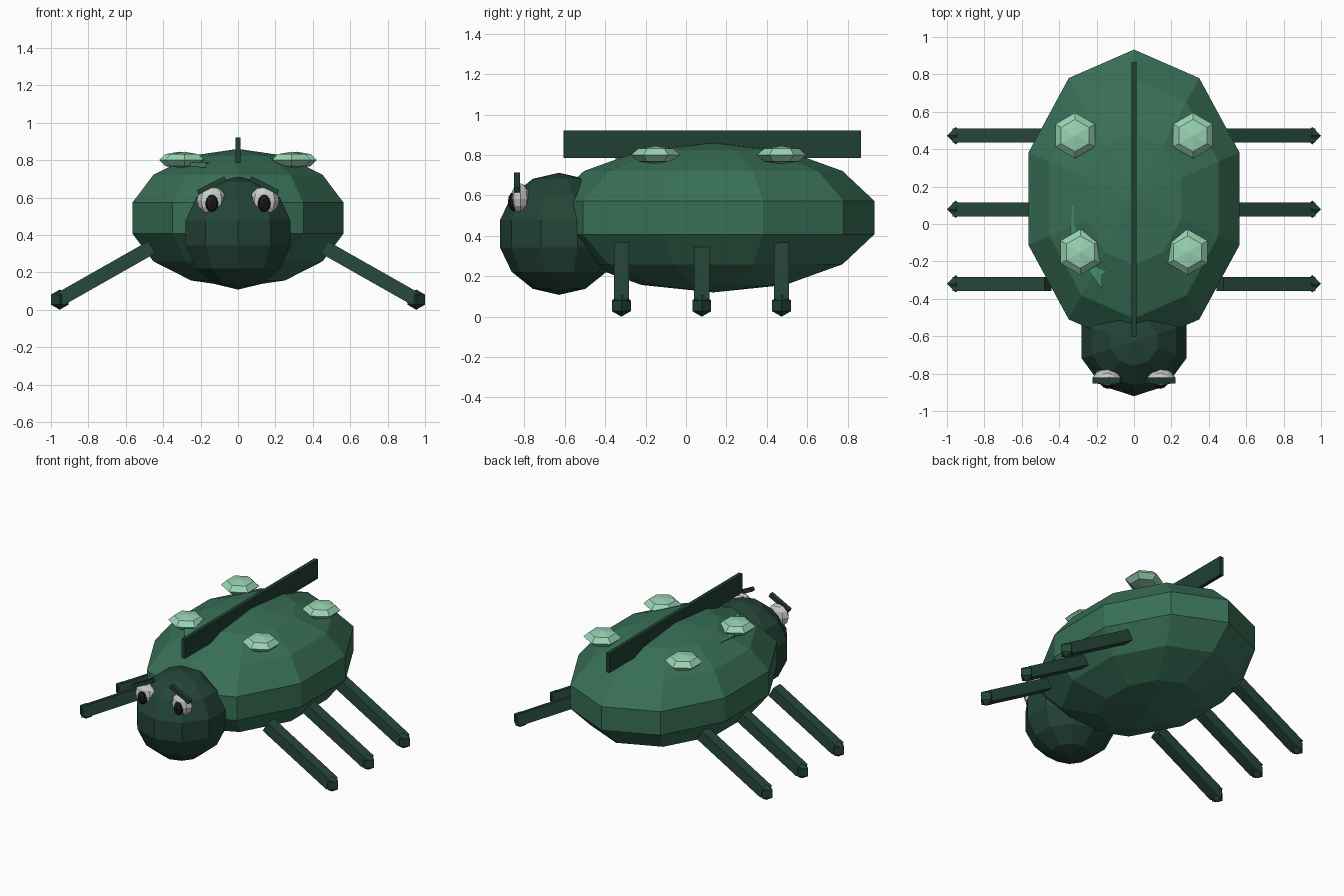
import bpy, bmesh
from math import sin, cos, pi, atan2, hypot, radians
from mathutils import Matrix, Vector

if "Cube" in bpy.data.objects:
    bpy.data.objects.remove(bpy.data.objects["Cube"])


def material(name, r, g, b):
    m = bpy.data.materials.new(name)
    m.diffuse_color = (r, g, b, 1)
    m.use_nodes = True
    m.node_tree.nodes["Principled BSDF"].inputs["Base Color"].default_value = m.diffuse_color
    return m


SHELL = material("shell_green", 0.04, 0.16, 0.095)
DARK = material("dark_green", 0.017, 0.058, 0.037)
LEG = material("leg_green", 0.02, 0.065, 0.042)
RIDGE = material("ridge_green", 0.014, 0.05, 0.032)
MINT = material("mint", 0.32, 0.65, 0.45)
CRACK = material("mid_green", 0.06, 0.27, 0.15)
WHITE = material("white", 0.75, 0.72, 0.73)
BLACK = material("black", 0.01, 0.01, 0.01)


def finish(name, bm, mat):
    bmesh.ops.recalc_face_normals(bm, faces=bm.faces)
    me = bpy.data.meshes.new(name)
    bm.to_mesh(me)
    bm.free()
    me.materials.append(mat)
    ob = bpy.data.objects.new(name, me)
    bpy.context.collection.objects.link(ob)
    return ob


def ball(name, centre, radii, seg, rings, mat):
    """Faceted ellipsoid with its first column of vertices on +y."""
    bm = bmesh.new()
    c, r = Vector(centre), Vector(radii)

    def vert(lat, lon):
        d = Vector((cos(lat) * sin(lon), cos(lat) * cos(lon), sin(lat)))
        return bm.verts.new(c + d * r)

    loops = [[vert(pi * i / rings - pi / 2, 2 * pi * j / seg) for j in range(seg)]
             for i in range(1, rings)]
    low = bm.verts.new(c - Vector((0, 0, r.z)))
    top = bm.verts.new(c + Vector((0, 0, r.z)))
    for j in range(seg):
        k = (j + 1) % seg
        bm.faces.new((low, loops[0][j], loops[0][k]))
        bm.faces.new((top, loops[-1][k], loops[-1][j]))
        for a, b in zip(loops, loops[1:]):
            bm.faces.new((a[j], a[k], b[k], b[j]))
    return finish(name, bm, mat)


def box(name, centre, size, mat, tilt=0.0):
    """Box turned by tilt about the y axis."""
    bm = bmesh.new()
    m = (Matrix.Translation(centre) @ Matrix.Rotation(tilt, 4, 'Y')
         @ Matrix.Diagonal((*size, 1)))
    bmesh.ops.create_cube(bm, size=1, matrix=m)
    return finish(name, bm, mat)


# Body, head and back ridge
ball("shell", (0, 0.135, 0.49), (0.609, 0.818, 0.37), 10, 7, SHELL)
ball("head", (0, -0.628, 0.41), (0.302, 0.3, 0.302), 10, 7, DARK)
box("back_ridge", (0, 0.13, 0.853), (0.026, 1.47, 0.135), RIDGE)

# Thin jagged crack on the shell, mostly sunk in the surface
bm = bmesh.new()
pts = [(-0.33, 0.1), (-0.295, 0.08), (-0.29, -0.03), (-0.21, -0.19), (-0.13, -0.235),
       (-0.17, -0.27), (-0.17, -0.35), (-0.25, -0.24), (-0.34, -0.05)]
face = bm.faces.new([bm.verts.new((x, y, 0.76)) for x, y in pts])
up = bmesh.ops.extrude_face_region(bm, geom=[face])["geom"]
bmesh.ops.translate(bm, vec=(0, 0, 0.027),
                    verts=[v for v in up if isinstance(v, bmesh.types.BMVert)])
finish("shell_crack", bm, CRACK)

for s, side in ((-1, "left"), (1, "right")):
    # Shell spots
    for x, y, place in ((0.287, -0.15, "front"), (0.315, 0.473, "rear")):
        ball(f"{place}_spot_{side}", (s * x, y, 0.8), (0.122, 0.122, 0.045), 6, 4, MINT)

    # Legs and feet
    for y, place in ((-0.32, "front"), (0.078, "middle"), (0.473, "rear")):
        x0, z0, x1, z1 = 0.46, 0.335, 0.952, 0.056
        box(f"{place}_leg_{side}", (s * (x0 + x1) / 2, y, (z0 + z1) / 2),
            (hypot(x1 - x0, z1 - z0), 0.075, 0.075), LEG, s * atan2(z0 - z1, x1 - x0))
        ball(f"{place}_foot_{side}", (s * 0.953, y, 0.054), (0.054, 0.054, 0.054), 4, 3, DARK)

    # Eyes, pupils and brows
    ball(f"eye_{side}", (s * 0.142, -0.82, 0.585), (0.078, 0.047, 0.075), 8, 6, WHITE)
    ball(f"pupil_{side}", (s * 0.14, -0.853, 0.57), (0.036, 0.028, 0.047), 8, 6, BLACK)
    box(f"brow_{side}", (s * 0.142, -0.837, 0.664), (0.165, 0.03, 0.026), RIDGE,
        s * radians(27))
